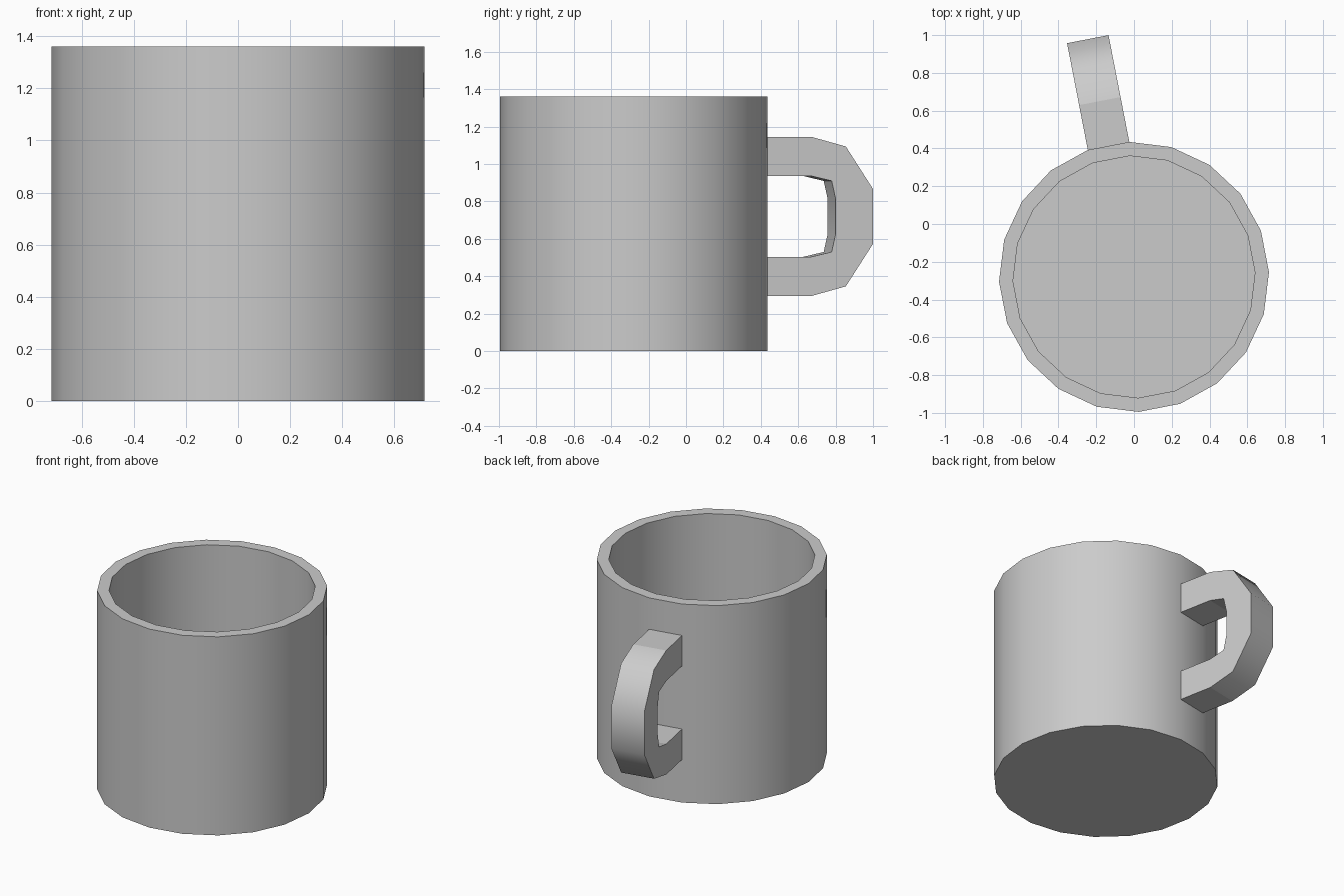
import bpy, bmesh
from math import cos, sin, radians, pi

if "Cube" in bpy.data.objects:
    bpy.data.objects.remove(bpy.data.objects["Cube"])

SIDES = 20
OFFSET = radians(2)            # the wall is turned slightly
CY = -0.28                     # cup axis on y
R_OUT, R_IN, HEIGHT, FLOOR = 0.715, 0.641, 1.36, 0.075


def finish(name, bm):
    """Tidy normals, keep hard corners sharp and link the object."""
    bmesh.ops.recalc_face_normals(bm, faces=bm.faces[:])
    for e in bm.edges:
        e.smooth = e.is_manifold and e.calc_face_angle(0) < radians(50)
    me = bpy.data.meshes.new(name)
    bm.to_mesh(me)
    bm.free()
    ob = bpy.data.objects.new(name, me)
    bpy.context.collection.objects.link(ob)
    return ob


# Cup: outer wall, rim, inner wall and floor lofted from four rings
bm = bmesh.new()
rings = []
for r, z in ((R_OUT, 0), (R_OUT, HEIGHT), (R_IN, HEIGHT), (R_IN, FLOOR)):
    angles = [OFFSET + 2 * pi * i / SIDES for i in range(SIDES)]
    rings.append([bm.verts.new((r * cos(a), CY + r * sin(a), z)) for a in angles])
for k, (lo, hi) in enumerate(zip(rings, rings[1:])):
    for i in range(SIDES):
        j = (i + 1) % SIDES
        f = bm.faces.new((lo[i], lo[j], hi[j], hi[i]))
        f.smooth = k != 1
bm.faces.new(rings[0])
bm.faces.new(rings[-1])
finish("cup", bm)

# Handle: grows from one wall facet, mirrored about its mid height
ANGLE = radians(101)
MID = 0.72
APOTHEM = R_OUT * cos(pi / SIDES)
HALF_W = R_OUT * sin(pi / SIDES)
outer = [(APOTHEM, 0.425), (0.948, 0.425), (1.134, 0.374), (1.282, 0.147)]
inner = [(APOTHEM, 0.216), (0.946, 0.216), (1.057, 0.19), (1.079, 0.092)]


def mirrored(half):
    return half + [(r, -h) for r, h in reversed(half)]


bm = bmesh.new()
sections = []
for (ro, ho), (ri, hi) in zip(mirrored(outer), mirrored(inner)):
    corners = ((ro, ho, -1), (ro, ho, 1), (ri, hi, 1), (ri, hi, -1))
    sections.append([bm.verts.new((
        r * cos(ANGLE) - s * HALF_W * sin(ANGLE),
        CY + r * sin(ANGLE) + s * HALF_W * cos(ANGLE),
        MID + h)) for r, h, s in corners])
last = len(sections) - 2
for k, (a, b) in enumerate(zip(sections, sections[1:])):
    for i in range(4):
        j = (i + 1) % 4
        f = bm.faces.new((a[i], a[j], b[j], b[i]))
        f.smooth = 0 < k < last      # straight arms stay flat
finish("handle", bm)
